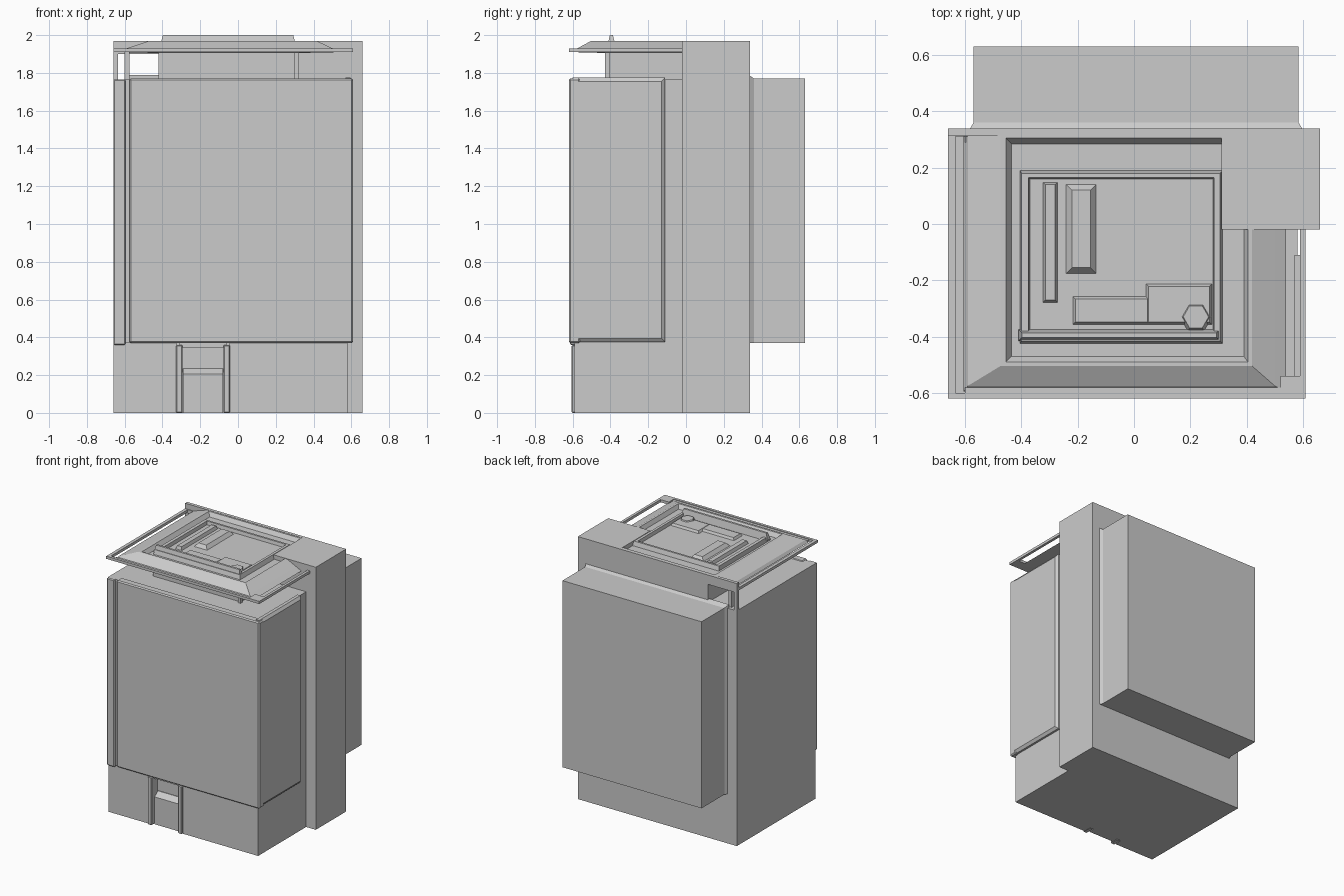
import bpy, bmesh, math


def make(name, verts, faces):
    me = bpy.data.meshes.new(name)
    me.from_pydata(verts, [], faces)
    bm = bmesh.new()
    bm.from_mesh(me)
    bmesh.ops.recalc_face_normals(bm, faces=bm.faces)
    bm.to_mesh(me)
    bm.free()
    ob = bpy.data.objects.new(name, me)
    bpy.context.collection.objects.link(ob)
    return ob


def rect(x0, x1, y0, y1, z):
    return [(x0, y0, z), (x1, y0, z), (x1, y1, z), (x0, y1, z)]


def loft(name, rings, closed=False):
    """Skin rings of equal length; cap the ends, or join last to first."""
    n = len(rings[0])
    verts = [v for r in rings for v in r]
    faces = []
    for k in range(len(rings) if closed else len(rings) - 1):
        a, b = k * n, ((k + 1) % len(rings)) * n
        faces += [(a + i, a + (i + 1) % n, b + (i + 1) % n, b + i) for i in range(n)]
    if not closed:
        last = (len(rings) - 1) * n
        faces += [tuple(range(n)), tuple(range(last, last + n))]
    return make(name, verts, faces)


def box(name, x0, x1, y0, y1, z0, z1, bevel=0):
    ob = loft(name, [rect(x0, x1, y0, y1, z0), rect(x0, x1, y0, y1, z1)])
    if bevel:
        m = ob.modifiers.new("bevel", "BEVEL")
        m.width, m.segments = bevel, 1
    return ob


def tapered(name, x0, x1, y0, y1, z0, z1, t):
    return loft(name, [rect(x0, x1, y0, y1, z0),
                       rect(x0 + t, x1 - t, y0 + t, y1 - t, z1)])


# ground floor with an entrance bay
box("ground_floor", -0.66, 0.58, -0.53, 0.34, 0, 0.37)
box("ground_front_left", -0.66, -0.325, -0.59, -0.53, 0, 0.37)
box("ground_front_right", -0.045, 0.58, -0.59, -0.53, 0, 0.37)
for i, x in enumerate((-0.31, -0.06)):
    box(f"entrance_post_{i}", x - 0.017, x + 0.017, -0.605, -0.53, 0, 0.36, 0.005)
section = [(-0.575, 0), (-0.575, 0.205), (-0.535, 0.235), (-0.525, 0.235), (-0.525, 0)]
loft("entrance_door", [[(x, y, z) for y, z in section] for x in (-0.29, -0.08)])
box("entrance_lintel", -0.31, -0.06, -0.58, -0.53, 0.345, 0.37)

# main body with front and side panels
box("main_body", -0.66, 0.58, -0.60, 0.34, 0.37, 1.765)
box("front_panel", -0.575, 0.61, -0.62, -0.56, 0.37, 1.77, 0.008)
box("left_edge_strip", -0.66, -0.595, -0.615, -0.58, 0.36, 1.765, 0.006)
side = [(y, z, x) for x, y, z in rect(-0.575, -0.11, 0.38, 1.775, 0)]


def side_ring(x, t):
    return [(x, -0.60 + t / 2, 0.375 + t), (x, -0.11 - t, 0.375 + t),
            (x, -0.11 - t, 1.775 - t), (x, -0.60 + t / 2, 1.775 - t)]


loft("right_panel", [side_ring(0.57, 0), side_ring(0.595, 0), side_ring(0.61, 0.02)])

# stair tower and rear wing
box("stair_tower", 0.31, 0.66, -0.02, 0.34, 0, 1.97)
loft("rear_wing", [[(x, y, z) for x, z in
                    ((-0.57 - e, 0.37), (0.585 + e, 0.37), (0.585 + e, 1.77 + d), (-0.57 - e, 1.77 + d))]
                   for y, e, d in ((0.33, 0.018, 0.02), (0.36, 0, 0), (0.63, 0, 0))])

# top storey under the roof
box("penthouse", -0.42, 0.31, -0.41, -0.02, 1.76, 1.925)
box("penthouse_rear", -0.42, 0.32, -0.02, 0.34, 1.76, 1.93)
box("rear_fascia", -0.66, 0.32, 0.315, 0.34, 1.90, 1.97)
box("roof_post_corner", -0.66, -0.635, 0.315, 0.34, 1.76, 1.92)
box("roof_post_inner", -0.60, -0.575, 0.29, 0.315, 1.76, 1.92)
box("roof_post_right", 0.30, 0.322, -0.43, -0.405, 1.76, 1.93)

# thin outer rim of the overhanging roof
outer, inner = (-0.66, 0.61, -0.62, 0.33), (-0.635, 0.59, -0.60, 0.31)
loft("roof_rim", [rect(*outer, 1.91), rect(*outer, 1.93),
                  rect(*inner, 1.93), rect(*inner, 1.91)], True)
box("rim_bridge_front", -0.60, 0.54, -0.61, -0.58, 1.91, 1.925)
box("rim_bridge_right", 0.52, 0.60, -0.60, -0.54, 1.91, 1.93)

# stepped roof: slope, raised ring, gutter, inner ring, sunken deck
loft("stepped_roof", [rect(-0.42, 0.31, -0.41, 0.3, 1.905),
                      rect(-0.605, 0.54, -0.595, 0.325, 1.91),
                      rect(-0.59, 0.50, -0.575, 0.325, 1.93),
                      rect(-0.475, 0.42, -0.505, 0.322, 1.968),
                      rect(-0.455, 0.405, -0.49, 0.305, 1.968),
                      rect(-0.435, 0.39, -0.47, 0.285, 1.938),
                      rect(-0.405, 0.315, -0.425, 0.19, 1.938),
                      rect(-0.40, 0.305, -0.415, 0.18, 1.97),
                      rect(-0.375, 0.285, -0.385, 0.165, 1.97),
                      rect(-0.37, 0.28, -0.38, 0.16, 1.945)])
tapered("front_parapet", -0.41, 0.305, -0.415, -0.375, 1.95, 2.0, 0.012)

# roof equipment
tapered("roof_duct_narrow", -0.325, -0.27, -0.28, 0.15, 1.94, 1.968, 0.01)
tapered("roof_duct_wide", -0.245, -0.13, -0.18, 0.145, 1.94, 1.97, 0.025)
tapered("roof_plinth_left", -0.22, 0.06, -0.36, -0.255, 1.94, 1.962, 0.012)
tapered("roof_plinth_right", 0.04, 0.28, -0.36, -0.21, 1.94, 1.962, 0.012)
loft("roof_vent", [[(0.22 + r * math.cos(i * math.tau / 6), -0.33 + r * math.sin(i * math.tau / 6), z)
                    for i in range(6)] for r, z in ((0.06, 1.94), (0.045, 1.97))])
